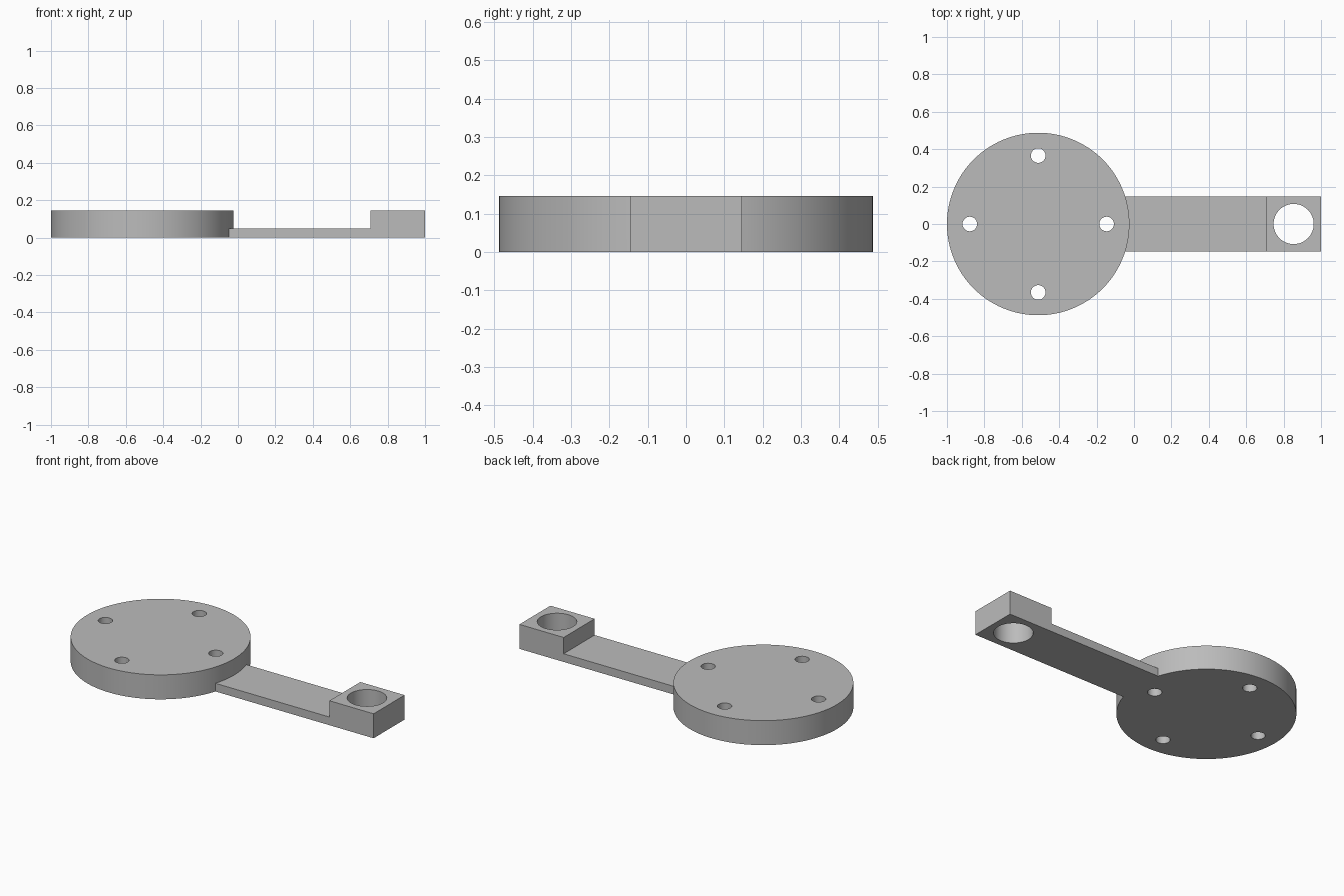
import bpy
import math

if "Cube" in bpy.data.objects:
    bpy.data.objects.remove(bpy.data.objects["Cube"], do_unlink=True)

U = 2 / 41                      # one design unit
DISC_X = -1 + 10 * U            # disc centre
EYE_X = 1 - 3 * U               # end block centre

grey = bpy.data.materials.new("plain grey")
grey.use_nodes = True
colour = (0.5, 0.5, 0.5, 1)
grey.diffuse_color = colour
grey.node_tree.nodes["Principled BSDF"].inputs["Base Color"].default_value = colour


def cylinder(name, x, y, radius, bottom, top, sides):
    bpy.ops.mesh.primitive_cylinder_add(vertices=sides, radius=radius, depth=top - bottom,
                                        location=(x, y, (bottom + top) / 2))
    ob = bpy.context.object
    ob.name = name
    ob.data.materials.append(grey)
    return ob


def prism(name, outline, half_width):
    """Extrude an x-z outline symmetrically across y."""
    n = len(outline)
    verts = [(x, y, z) for y in (-half_width, half_width) for x, z in outline]
    faces = [list(range(n)), list(range(2 * n - 1, n - 1, -1))]
    faces += [[(i + 1) % n, i, n + i, n + (i + 1) % n] for i in range(n)]
    mesh = bpy.data.meshes.new(name)
    mesh.from_pydata(verts, [], faces)
    mesh.materials.append(grey)
    ob = bpy.data.objects.new(name, mesh)
    bpy.context.collection.objects.link(ob)
    return ob


def combine(target, other, operation):
    mod = target.modifiers.new(operation.lower(), 'BOOLEAN')
    mod.operation = operation
    mod.solver = 'EXACT'
    mod.object = other
    bpy.context.view_layer.objects.active = target
    bpy.ops.object.modifier_apply(modifier=mod.name)
    bpy.data.objects.remove(other, do_unlink=True)


# Round base plate
bracket = cylinder("disc_and_arm", DISC_X, 0, 10 * U, 0, 3 * U, 128)

# Thin arm rising into a square end block
arm = prism("arm", [(DISC_X, 0), (1, 0), (1, 3 * U), (1 - 6 * U, 3 * U),
                    (1 - 6 * U, U), (DISC_X, U)], 3 * U)
combine(bracket, arm, 'UNION')

# Four bolt holes around the disc
for i in range(4):
    a = i * math.pi / 2
    hole = cylinder("bolt_hole", DISC_X + 7.5 * U * math.cos(a), 7.5 * U * math.sin(a),
                    0.8 * U, -U, 4 * U, 48)
    combine(bracket, hole, 'DIFFERENCE')

# Large bore through the end block
combine(bracket, cylinder("bore", EYE_X, 0, 2.2 * U, -U, 4 * U, 64), 'DIFFERENCE')

# Smooth round walls with crisp rims
bpy.ops.object.select_all(action='DESELECT')
bracket.select_set(True)
bpy.context.view_layer.objects.active = bracket
bpy.ops.object.shade_smooth_by_angle(angle=math.radians(30))
